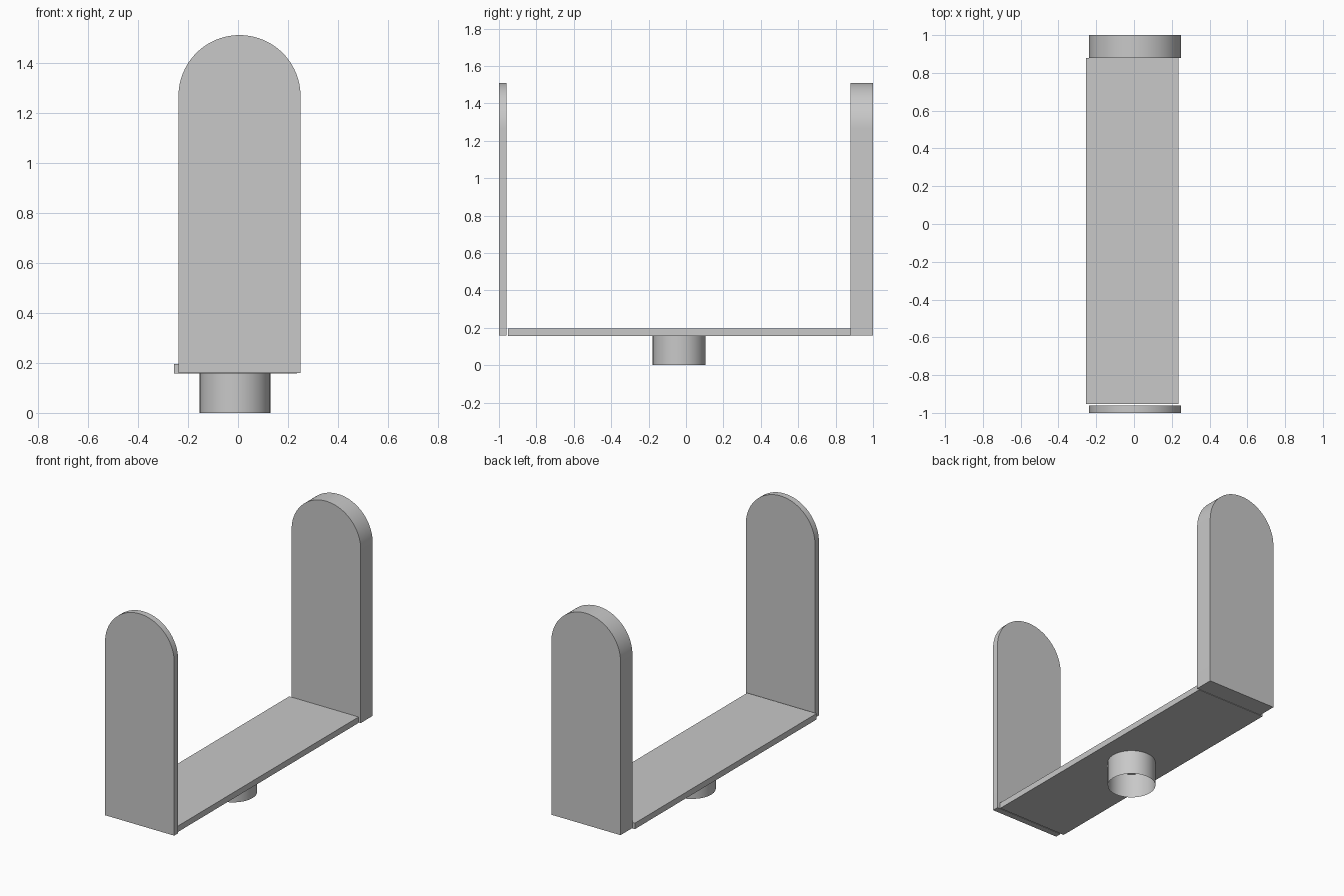
import bpy, bmesh, math
from mathutils import Vector

cube = bpy.data.objects.get("Cube")
if cube:
    bpy.data.objects.remove(cube, do_unlink=True)

GREY = (0.58, 0.58, 0.58, 1)
grey = bpy.data.materials.new("plain grey")
grey.use_nodes = True
grey.diffuse_color = GREY
grey.node_tree.nodes["Principled BSDF"].inputs["Base Color"].default_value = GREY


def finish(name, bm):
    """Turn the bmesh into a named object with sharp-edged smooth shading."""
    mesh = bpy.data.meshes.new(name)
    bm.to_mesh(mesh)
    bm.free()
    mesh.materials.append(grey)
    obj = bpy.data.objects.new(name, mesh)
    bpy.context.collection.objects.link(obj)
    bpy.ops.object.select_all(action='DESELECT')
    obj.select_set(True)
    bpy.context.view_layer.objects.active = obj
    bpy.ops.object.shade_smooth_by_angle(angle=math.radians(30))
    return obj


def extrude_profile(name, points, offset):
    """Extrude a closed outline into a solid."""
    bm = bmesh.new()
    face = bm.faces.new([bm.verts.new(p) for p in points])
    result = bmesh.ops.extrude_face_region(bm, geom=[face], use_keep_orig=True)
    moved = [v for v in result["geom"] if isinstance(v, bmesh.types.BMVert)]
    bmesh.ops.translate(bm, verts=moved, vec=Vector(offset))
    bmesh.ops.recalc_face_normals(bm, faces=bm.faces)
    return finish(name, bm)


def round_top_upright(name, y0, y1, cx=0.006, r=0.244, bottom=0.16, top=1.51, steps=48):
    """Upright panel with a semicircular top."""
    arc = [(cx + r * math.cos(math.pi * i / steps), y0,
            top - r + r * math.sin(math.pi * i / steps)) for i in range(steps + 1)]
    outline = [(cx - r, y0, bottom), (cx + r, y0, bottom)] + arc
    return extrude_profile(name, outline, (0, y1 - y0, 0))


# Uprights: thin at the front, thick at the back
round_top_upright("front_upright", -1.0, -0.96)
round_top_upright("back_upright", 0.88, 1.0)

# Flat base joining the uprights
left, right, front, back = 0.235, -0.255, -0.952, 0.88
extrude_profile("base_plate",
                [(right, front, 0.157), (left, front, 0.157),
                 (left, back, 0.157), (right, back, 0.157)], (0, 0, 0.038))

# Open thin-walled socket under the base
bm = bmesh.new()
bmesh.ops.create_cone(bm, cap_ends=False, segments=64,
                      radius1=0.141, radius2=0.141, depth=0.157)
bmesh.ops.translate(bm, verts=bm.verts, vec=(-0.012, -0.037, 0.0785))
finish("mount_socket", bm)
